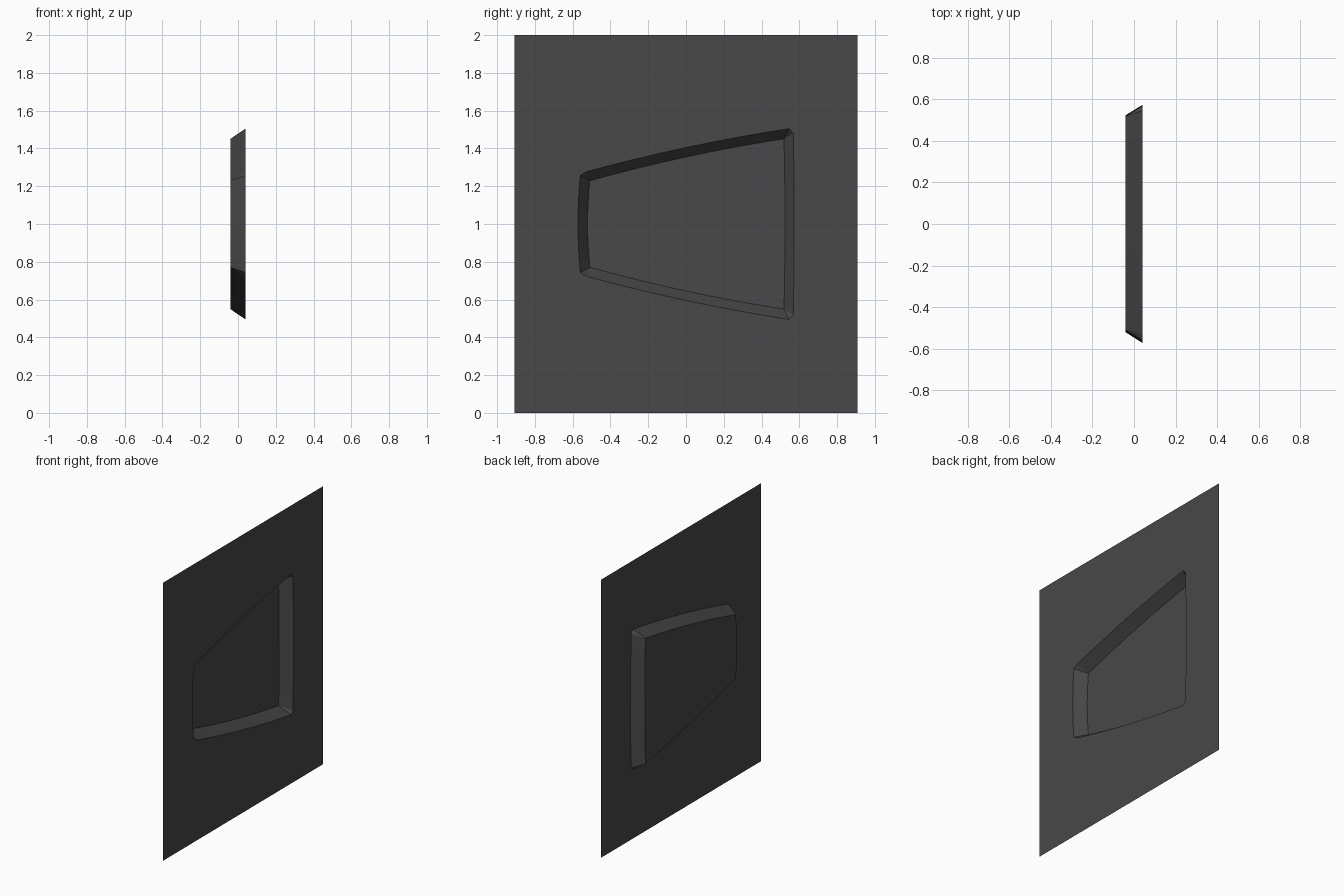
import bpy, bmesh

if "Cube" in bpy.data.objects:
    bpy.data.objects.remove(bpy.data.objects["Cube"])

X_FRONT, X_BACK, MID_Z = 0.04, -0.04, 1.0
STEPS = 8

grey = bpy.data.materials.new("dark grey")
grey.diffuse_color = (0.065, 0.065, 0.065, 1)
grey.use_nodes = True
grey.node_tree.nodes["Principled BSDF"].inputs["Base Color"].default_value = grey.diffuse_color


def bowed(p, q, bow):
    """Points from p to q, bowed outwards in the middle by the (y, z) offset."""
    pts = []
    for i in range(STEPS + 1):
        t = i / STEPS
        k = 4 * t * (1 - t)
        pts.append((p[0] + (q[0] - p[0]) * t + bow[0] * k,
                    p[1] + (q[1] - p[1]) * t + bow[1] * k))
    return pts


def outline(left, top_left, top_right, right):
    """Closed tapered outline, mirrored about mid height."""
    low = lambda p: (p[0], 2 * MID_Z - p[1])
    return (bowed(low(left), left, (-0.012, 0))
            + bowed(top_left, top_right, (-0.004, 0.015))
            + bowed(right, low(right), (0.005, 0))
            + bowed(low(top_right), low(top_left), (-0.004, -0.015)))


# rim has clipped corners, floor has sharp ones
rim_pts = outline((-0.56, 1.257), (-0.527, 1.277), (0.545, 1.505), (0.568, 1.48))
floor_pts = outline((-0.509, 1.229), (-0.509, 1.229), (0.519, 1.451), (0.519, 1.451))

bm = bmesh.new()
rim = [bm.verts.new((X_FRONT, y, z)) for y, z in rim_pts]
floor = [bm.verts.new((X_BACK, y, z)) for y, z in floor_pts]
sheet = [bm.verts.new((X_FRONT, y, z))
         for y, z in ((-0.907, 0), (0.907, 0), (0.907, 2), (-0.907, 2))]

# sloping walls of the recess
n = len(rim)
for i in range(n):
    j = (i + 1) % n
    bm.faces.new((rim[i], rim[j], floor[j], floor[i]))

# flat sheet around the recess
edges = [bm.edges.get((rim[i], rim[(i + 1) % n])) for i in range(n)]
edges += [bm.edges.new((sheet[i], sheet[(i + 1) % 4])) for i in range(4)]
bmesh.ops.triangle_fill(bm, edges=edges, use_beauty=True, normal=(1, 0, 0))

# recess floor, with doubled corner points merged
bmesh.ops.remove_doubles(bm, verts=floor, dist=0.0005)
loop = [e for e in bm.edges if all(abs(v.co.x - X_BACK) < 1e-5 for v in e.verts)]
bmesh.ops.triangle_fill(bm, edges=loop, use_beauty=True, normal=(1, 0, 0))

# everything faces +x, walls follow
bmesh.ops.recalc_face_normals(bm, faces=bm.faces)
bm.normal_update()
if sum(f.normal.x * f.calc_area() for f in bm.faces) < 0:
    bmesh.ops.reverse_faces(bm, faces=bm.faces)

mesh = bpy.data.meshes.new("recessed_panel")
bm.to_mesh(mesh)
bm.free()
mesh.materials.append(grey)
panel = bpy.data.objects.new("recessed_panel", mesh)
bpy.context.collection.objects.link(panel)
